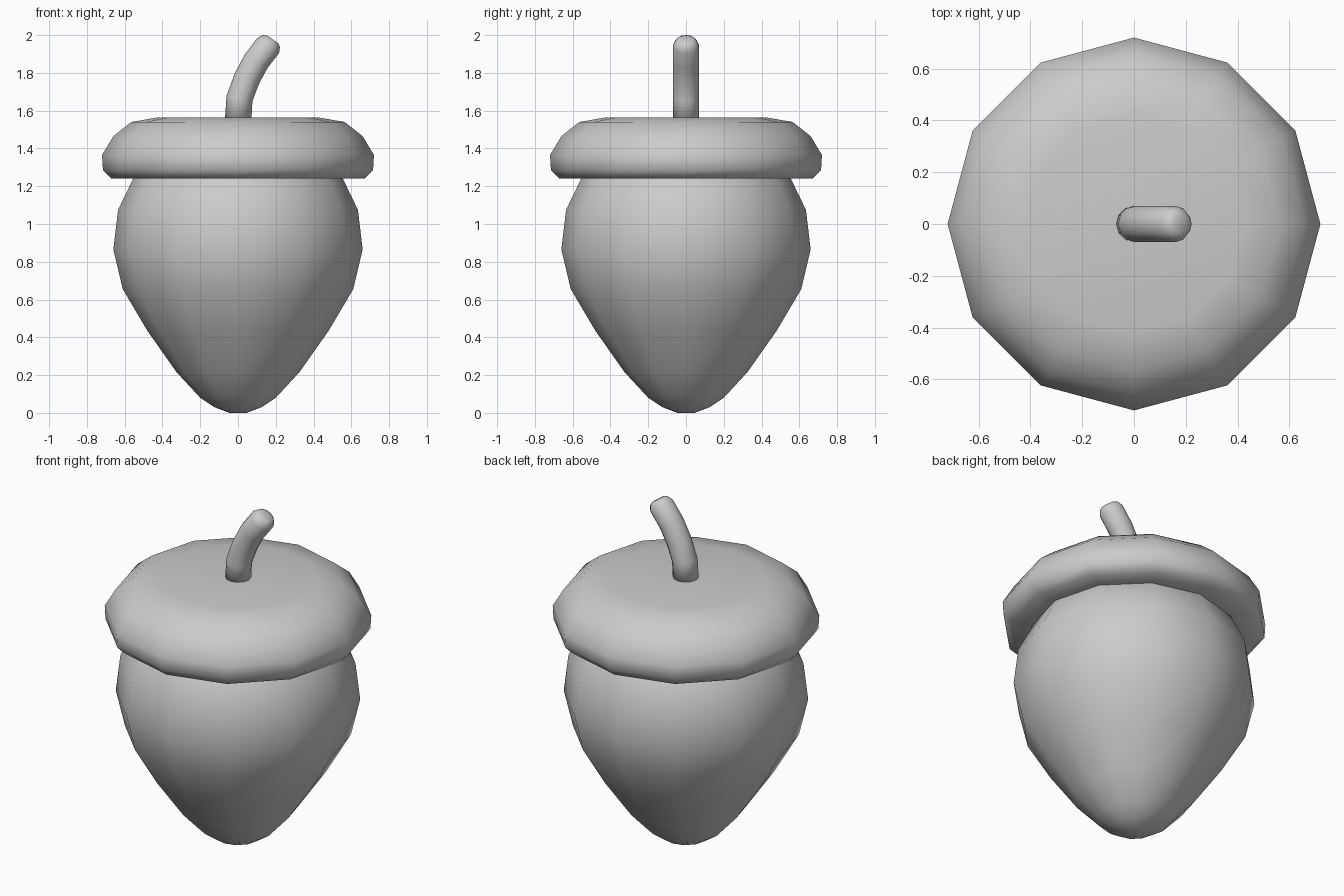
import bpy, bmesh
from math import sin, cos, pi
from mathutils import Vector

cube = bpy.data.objects.get("Cube")
if cube:
    bpy.data.objects.remove(cube, do_unlink=True)

SIDES = 12
grey = bpy.data.materials.new("plain_grey")
grey.use_nodes = True
grey.diffuse_color = (0.6, 0.6, 0.6, 1)
grey.node_tree.nodes["Principled BSDF"].inputs["Base Color"].default_value = grey.diffuse_color


def sweep(name, stations):
    """Skin rings given as (centre x, centre z, radius, tilt towards +x)."""
    bm = bmesh.new()
    rings = []
    for x, z, r, tilt in stations:
        across = Vector((cos(tilt), 0, -sin(tilt)))
        depth = Vector((0, 1, 0))
        rings.append([bm.verts.new(Vector((x, 0, z))
                                   + across * r * cos(2 * pi * i / SIDES)
                                   + depth * r * sin(2 * pi * i / SIDES))
                      for i in range(SIDES)])
    for low, high in zip(rings, rings[1:]):
        for i in range(SIDES):
            j = (i + 1) % SIDES
            bm.faces.new((low[i], low[j], high[j], high[i]))
    bm.faces.new(rings[0][::-1])
    bm.faces.new(rings[-1])
    mesh = bpy.data.meshes.new(name)
    bm.to_mesh(mesh)
    bm.free()
    mesh.materials.append(grey)
    mesh.shade_smooth()
    obj = bpy.data.objects.new(name, mesh)
    bpy.context.collection.objects.link(obj)
    return obj


def lathe(name, profile):
    return sweep(name, [(0, z, r, 0) for r, z in profile])


# Nut body, running up inside the cap
lathe("nut", [(0.045, 0), (0.125, 0.03), (0.2, 0.08), (0.325, 0.215),
              (0.48, 0.435), (0.61, 0.655), (0.66, 0.865), (0.635, 1.075),
              (0.555, 1.24), (0.45, 1.34)])

# Cap with a rounded rim and flat top
lathe("cap", [(0.54, 1.24), (0.67, 1.24), (0.715, 1.285), (0.72, 1.365),
              (0.66, 1.465), (0.565, 1.54), (0.42, 1.565)])

# Bent stem with a bevelled tip
sweep("stem", [(0, 1.54, 0.07, 0), (0.008, 1.665, 0.07, 0.2),
               (0.047, 1.77, 0.07, 0.42), (0.095, 1.86, 0.07, 0.55),
               (0.16, 1.945, 0.07, 0.6), (0.177, 1.969, 0.055, 0.6),
               (0.183, 1.978, 0.036, 0.6)])
